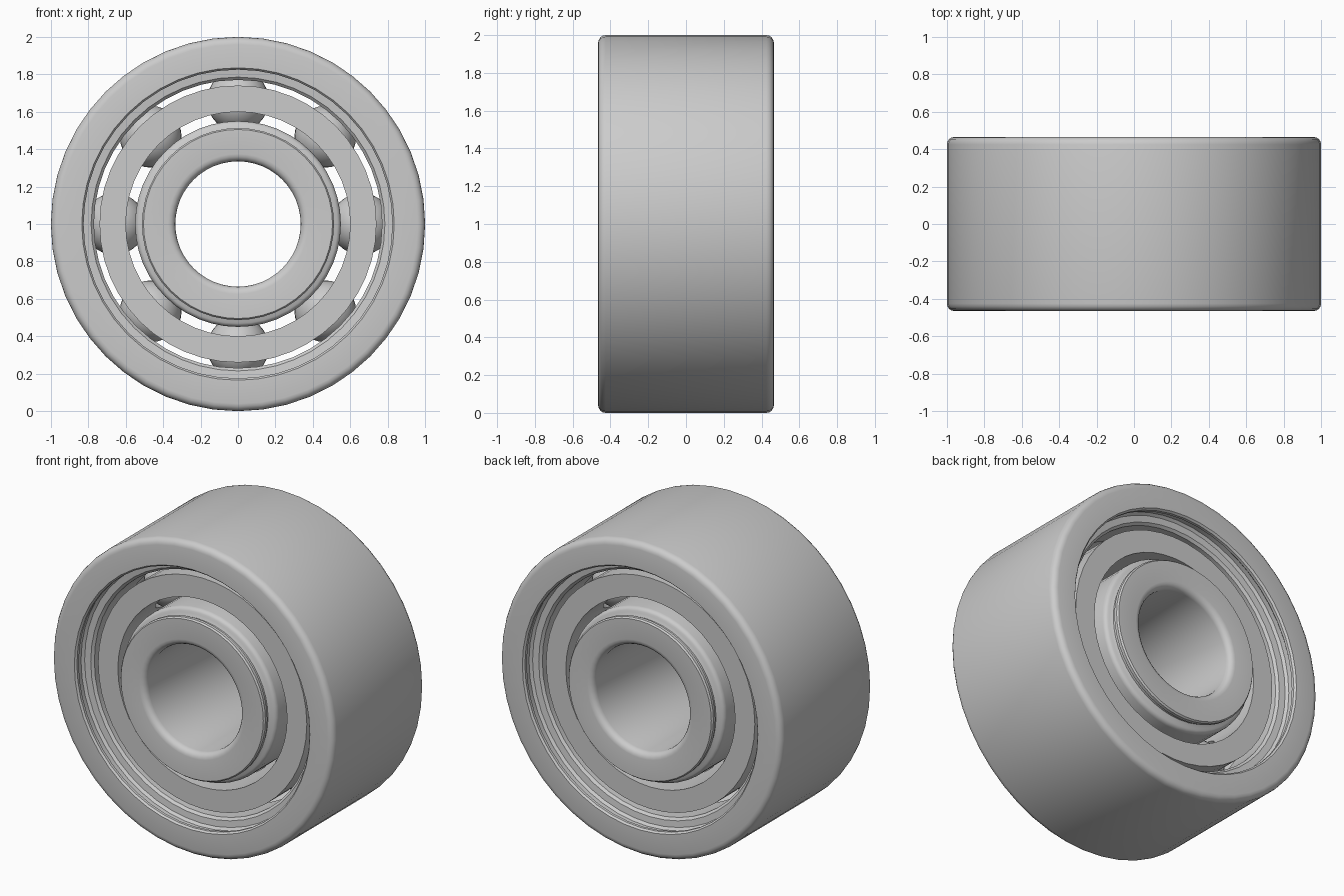
import bpy, bmesh
from math import sin, cos, pi, sqrt, radians, asin

if "Cube" in bpy.data.objects:
    bpy.data.objects.remove(bpy.data.objects["Cube"])

SEG = 48
HALF = 0.465      # half width of the bearing
PITCH = 0.66      # radius of the ball circle
BALL = 0.165
N_BALLS = 8


def finish(obj):
    bpy.ops.object.select_all(action='DESELECT')
    obj.select_set(True)
    bpy.context.view_layer.objects.active = obj
    bpy.ops.object.shade_smooth_by_angle(angle=radians(35))
    return obj


def make_object(name, bm):
    bmesh.ops.recalc_face_normals(bm, faces=bm.faces)
    mesh = bpy.data.meshes.new(name)
    bm.to_mesh(mesh)
    bm.free()
    obj = bpy.data.objects.new(name, mesh)
    bpy.context.collection.objects.link(obj)
    return finish(obj)


def lathe(name, profile):
    """Spin a closed (radius, y) profile about the bearing axis."""
    bm = bmesh.new()
    rings = []
    for i in range(SEG):
        a = 2 * pi * i / SEG
        rings.append([bm.verts.new((r * cos(a), y, 1 + r * sin(a))) for r, y in profile])
    n = len(profile)
    for i in range(SEG):
        p, q = rings[i], rings[(i + 1) % SEG]
        for j in range(n):
            k = (j + 1) % n
            bm.faces.new((p[j], p[k], q[k], q[j]))
    return make_object(name, bm)


def fillet(cr, cy, rad, start, end, steps=4):
    return [(cr + rad * cos(radians(start + (end - start) * i / steps)),
             cy + rad * sin(radians(start + (end - start) * i / steps)))
            for i in range(steps + 1)]


def mirrored(half):
    """Complete a profile listed for y > 0 by mirroring it to y < 0."""
    return half + [(r, -y) for r, y in reversed(half)]


def raceway(shoulder, side):
    """Half of the ball groove, from shoulder edge towards the middle."""
    g = BALL + 0.005
    edge = asin(sqrt(g * g - (shoulder - PITCH) ** 2) / g)
    return [(PITCH + side * g * cos(edge * t), g * sin(edge * t))
            for t in (1, 0.75, 0.5, 0.25, 0.06)]


# Outer ring: rounded rim, shield groove and ball groove
outer = fillet(0.96, HALF - 0.04, 0.04, 0, 90)
outer += [(0.835, HALF), (0.825, HALF - 0.012), (0.825, HALF - 0.03),
          (0.84, HALF - 0.045), (0.84, HALF - 0.075), (0.825, HALF - 0.09),
          (0.785, HALF - 0.095), (0.77, HALF - 0.11)]
outer += raceway(0.77, 1)
lathe("outer_ring", mirrored(outer))

# Inner ring: rounded bore, stepped shoulder and ball groove
inner = fillet(0.375, HALF - 0.04, 0.04, 180, 90)
inner += [(0.505, HALF), (0.513, HALF - 0.01), (0.513, HALF - 0.03),
          (0.50, HALF - 0.035), (0.50, HALF - 0.055)]
inner += fillet(0.52, HALF - 0.095, 0.03, 90, 0)
inner += raceway(0.55, -1)
lathe("inner_ring", mirrored(inner))

# Cage: plain ring with a radial pocket for each ball
cage = lathe("ball_cage", mirrored([(0.60, 0.36), (0.74, 0.36)][::-1]))
bm = bmesh.new()
for i in range(N_BALLS):
    a = 2 * pi * i / N_BALLS
    d = (cos(a), sin(a))
    rings = []
    for r in (0.5, 0.85):
        rings.append([])
        for j in range(24):
            b = 2 * pi * j / 24
            t, y = 0.172 * cos(b), 0.172 * sin(b)
            rings[-1].append(bm.verts.new((r * d[0] - t * d[1], y, 1 + r * d[1] + t * d[0])))
    for j in range(24):
        k = (j + 1) % 24
        bm.faces.new((rings[0][j], rings[0][k], rings[1][k], rings[1][j]))
    bm.faces.new(rings[0])
    bm.faces.new(rings[1])
cutter = make_object("pocket_cutter", bm)
mod = cage.modifiers.new("pockets", 'BOOLEAN')
mod.operation = 'DIFFERENCE'
mod.solver = 'EXACT'
mod.object = cutter
bpy.context.view_layer.objects.active = cage
bpy.ops.object.modifier_apply(modifier=mod.name)
bpy.data.objects.remove(cutter, do_unlink=True)
finish(cage)

# Balls
for i in range(N_BALLS):
    a = 2 * pi * i / N_BALLS
    bpy.ops.mesh.primitive_uv_sphere_add(
        segments=32, ring_count=16, radius=BALL,
        location=(PITCH * cos(a), 0, 1 + PITCH * sin(a)))
    ball = bpy.context.object
    ball.name = f"ball_{i + 1}"
    finish(ball)
